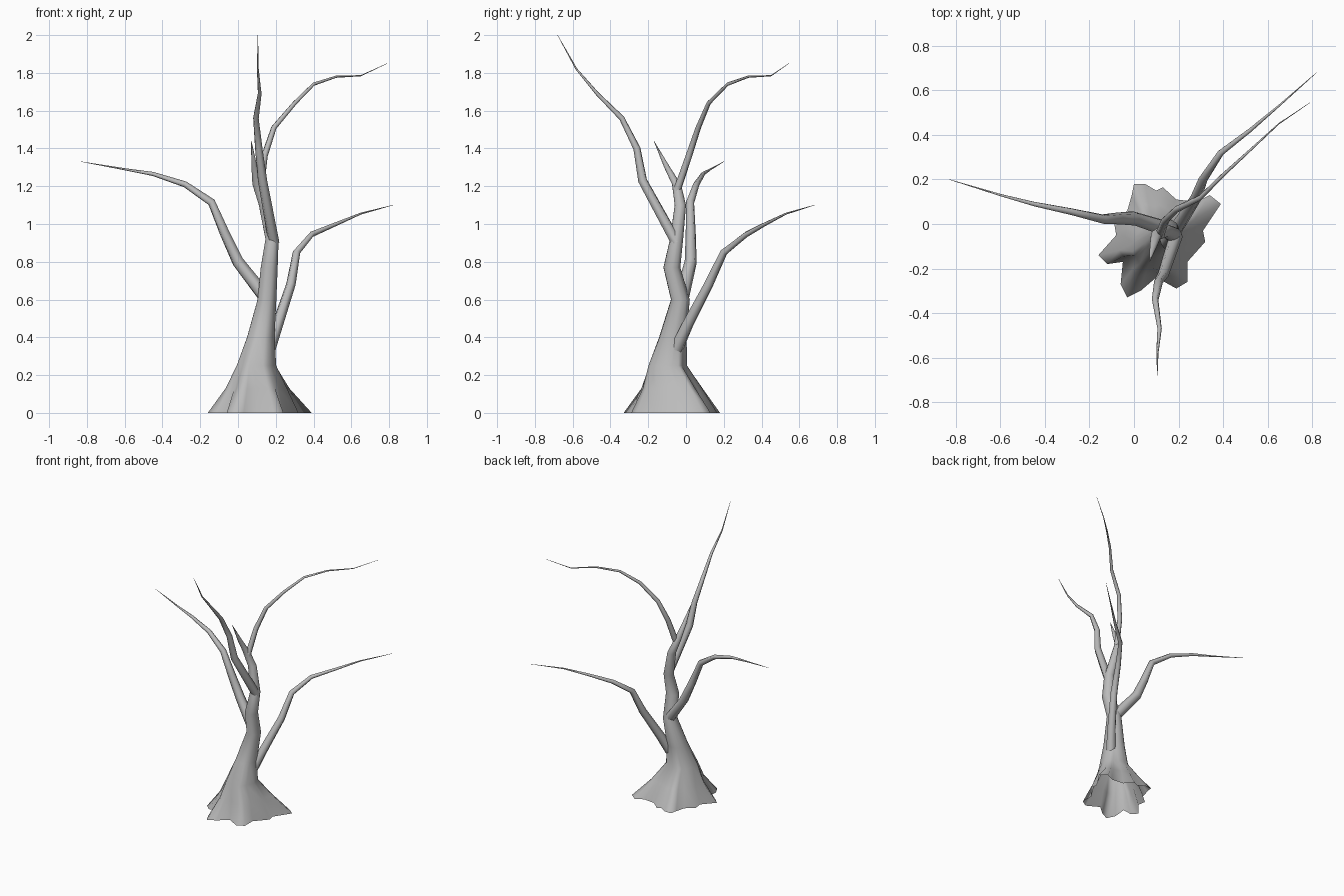
import bpy
import bmesh
from math import cos, sin, tau
from mathutils import Vector

default_cube = bpy.data.objects.get("Cube")
if default_cube:
    bpy.data.objects.remove(default_cube, do_unlink=True)

# Single bark colour
bark = bpy.data.materials.new("grey bark")
bark.use_nodes = True
bark_colour = (0.5, 0.5, 0.5, 1)
bark.diffuse_color = bark_colour
bark.node_tree.nodes["Principled BSDF"].inputs["Base Color"].default_value = bark_colour


def loft(name, rings):
    """Skin a list of equal-length closed rings, leaving the ends open."""
    bm = bmesh.new()
    loops = [[bm.verts.new(point) for point in ring] for ring in rings]
    for low, high in zip(loops, loops[1:]):
        count = len(low)
        for i in range(count):
            j = (i + 1) % count
            face = bm.faces.new((low[i], low[j], high[j], high[i]))
            face.smooth = True
    bmesh.ops.recalc_face_normals(bm, faces=bm.faces)
    mesh = bpy.data.meshes.new(name)
    bm.to_mesh(mesh)
    bm.free()
    mesh.materials.append(bark)
    part = bpy.data.objects.new(name, mesh)
    bpy.context.collection.objects.link(part)
    return part


def branch(name, start_radius, path, sides=6):
    """Tapered limb that follows a path and ends in a fine tip."""
    points = [Vector(p) for p in path]
    last = len(points) - 1
    normal = None
    rings = []
    for i, point in enumerate(points):
        before = points[max(i - 1, 0)]
        after = points[min(i + 1, last)]
        tangent = (after - before).normalized()
        if normal is None:
            normal = tangent.orthogonal()
        # Carry the frame along the path so that the limb does not twist
        normal = (normal - tangent * normal.dot(tangent)).normalized()
        side = tangent.cross(normal)
        radius = max(start_radius * (1 - i / last), 0.001)
        rings.append([point + radius * (normal * cos(tau * k / sides) + side * sin(tau * k / sides))
                      for k in range(sides)])
    return loft(name, rings)


# Trunk: lobed root outline blending upward into round sections
root_centre = Vector((.12, -.08, 0))
root_outline = [
    (0, .18), (.05, .18), (.1, .15), (.13, .165), (.19, .11), (.28, .1),
    (.34, .13), (.39, .09), (.31, -.03), (.32, -.08), (.24, -.17), (.24, -.26),
    (.19, -.29), (.1, -.24), (.03, -.3), (-.03, -.33), (-.06, -.27), (-.05, -.17),
    (-.12, -.18), (-.16, -.14), (-.08, -.05), (-.09, .01), (-.03, .06), (-.01, .13)]
# Each section: centre x, y, z, round radius, share of the root outline
trunk_sections = [
    (.12, -.08, 0, .1, 1), (.11, -.08, .13, .12, .36), (.1, -.1, .25, .094, .08),
    (.12, -.07, .4, .073, 0), (.153, -.03, .6, .05, 0), (.165, -.075, .77, .045, 0),
    (.18, -.05, .92, .035, 0), (.14, -.03, 1.1, .03, 0), (.1, -.05, 1.21, .024, 0),
    (.087, -.1, 1.3, .016, 0), (.07, -.17, 1.44, .001, 0)]
spokes = [Vector((x, y, 0)) - root_centre for x, y in root_outline]
trunk_rings = []
for x, y, z, radius, share in trunk_sections:
    centre = Vector((x, y, z))
    trunk_rings.append([centre + (spoke.normalized() * radius).lerp(spoke, share)
                        for spoke in spokes])
loft("trunk", trunk_rings)

# Limbs, from the lowest to the highest
branch("lower_left_branch", .036, [
    (.165, -.05, .34), (.21, .01, .47), (.28, .12, .68), (.31, .2, .85),
    (.39, .32, .945), (.52, .42, 1), (.65, .53, 1.055), (.82, .68, 1.1)])
branch("right_branch", .038, [
    (.14, -.02, .62), (0, .025, .8), (-.07, .025, .95), (-.14, .022, 1.115),
    (-.28, .055, 1.21), (-.45, .09, 1.265), (-.6, .13, 1.29), (-.83, .2, 1.33)])
branch("front_branch", .03, [
    (.19, -.05, .9), (.13, -.23, 1.23), (.11, -.26, 1.4), (.095, -.34, 1.56),
    (.115, -.47, 1.69), (.105, -.58, 1.82), (.105, -.68, 2)])
branch("upper_left_branch", .021, [
    (.115, -.05, 1.17), (.14, .015, 1.36), (.19, .065, 1.51), (.3, .12, 1.64),
    (.4, .22, 1.74), (.52, .33, 1.78), (.65, .45, 1.785), (.79, .545, 1.85)])
